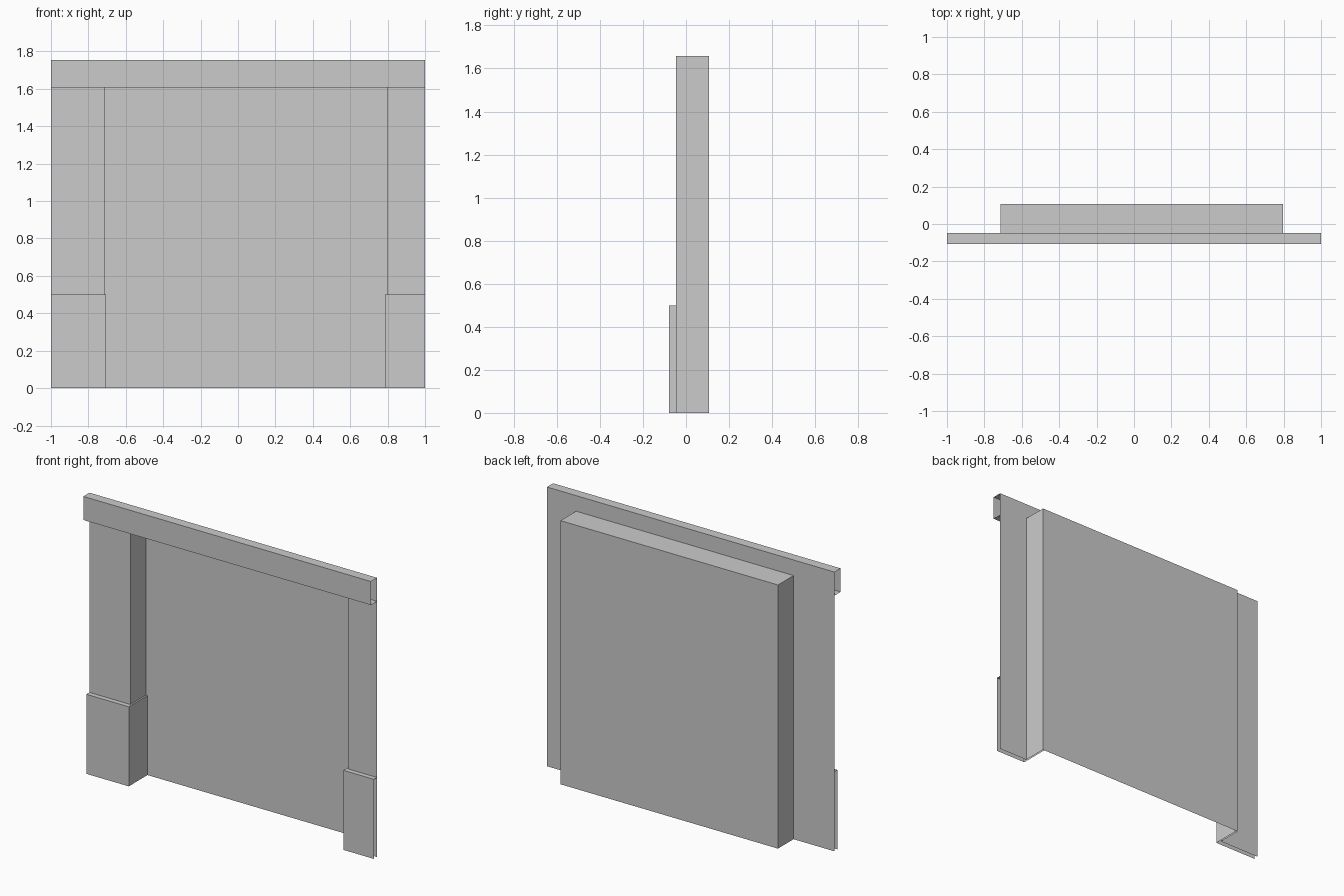
import bpy
import bmesh
from mathutils import Vector

default_cube = bpy.data.objects.get("Cube")
if default_cube:
    bpy.data.objects.remove(default_cube, do_unlink=True)

# Main dimensions
HALF = 1.0
OPEN_R, OPEN_L = -0.715, 0.797      # sides of the opening
OPEN_TOP, TOP = 1.657, 1.755
WALL_Y, BACK_Y = -0.047, 0.108
HEADER_Y, HEADER_Z = -0.108, 1.607
BASE_Y, BASE_TOP, BASE_LIP = -0.078, 0.5, 0.01

# Single plain grey
grey = bpy.data.materials.new("plain_grey")
grey.use_nodes = True
colour = (0.6, 0.6, 0.6, 1.0)
grey.diffuse_color = colour
grey.node_tree.nodes["Principled BSDF"].inputs["Base Color"].default_value = colour


def add_face(bm, points):
    bm.faces.new([bm.verts.new(p) for p in points])


def add_strip(bm, path, sweep):
    """Sweep an open path along a vector to form a folded sheet."""
    sweep = Vector(sweep)
    near = [bm.verts.new(p) for p in path]
    far = [bm.verts.new(Vector(p) + sweep) for p in path]
    for i in range(len(path) - 1):
        bm.faces.new((near[i], near[i + 1], far[i + 1], far[i]))


def finish(bm, name):
    bmesh.ops.remove_doubles(bm, verts=bm.verts, dist=0.0001)
    mesh = bpy.data.meshes.new(name)
    bm.to_mesh(mesh)
    bm.free()
    mesh.materials.append(grey)
    obj = bpy.data.objects.new(name, mesh)
    bpy.context.collection.objects.link(obj)


# Front wall sheet around the opening, with the recess sides and top
bm = bmesh.new()
outline = [(-HALF, 0), (OPEN_R, 0), (OPEN_R, OPEN_TOP), (OPEN_L, OPEN_TOP),
           (OPEN_L, 0), (HALF, 0), (HALF, TOP), (-HALF, TOP)]
add_face(bm, [(x, WALL_Y, z) for x, z in outline])
reveal = [(OPEN_L, 0), (OPEN_L, OPEN_TOP), (OPEN_R, OPEN_TOP), (OPEN_R, 0)]
add_strip(bm, [(x, WALL_Y, z) for x, z in reveal], (0, BACK_Y - WALL_Y, 0))
finish(bm, "wall_surround")

# Flat panel closing the back of the recess
bm = bmesh.new()
add_strip(bm, [(OPEN_R, BACK_Y, 0), (OPEN_L, BACK_Y, 0)], (0, 0, OPEN_TOP))
finish(bm, "back_panel")

# Header band, open at both ends
bm = bmesh.new()
section = [(WALL_Y, TOP), (HEADER_Y, TOP), (HEADER_Y, HEADER_Z), (WALL_Y, HEADER_Z)]
add_strip(bm, [(-HALF, y, z) for y, z in section], (2 * HALF, 0, 0))
finish(bm, "header_band")

# Pillar bases, wrapping the front and the inner side of each pillar
for name, side, opening in (("right_base", -1, OPEN_R), ("left_base", 1, OPEN_L)):
    inner = opening - side * BASE_LIP
    outer = side * HALF
    path = [(outer, BASE_Y), (inner, BASE_Y), (inner, BACK_Y)]
    ledge = path + [(opening, BACK_Y), (opening, WALL_Y), (outer, WALL_Y)]
    if side > 0:
        path.reverse()
        ledge.reverse()
    bm = bmesh.new()
    add_strip(bm, [(x, y, 0) for x, y in path], (0, 0, BASE_TOP))
    add_face(bm, [(x, y, BASE_TOP) for x, y in ledge])
    finish(bm, name)
